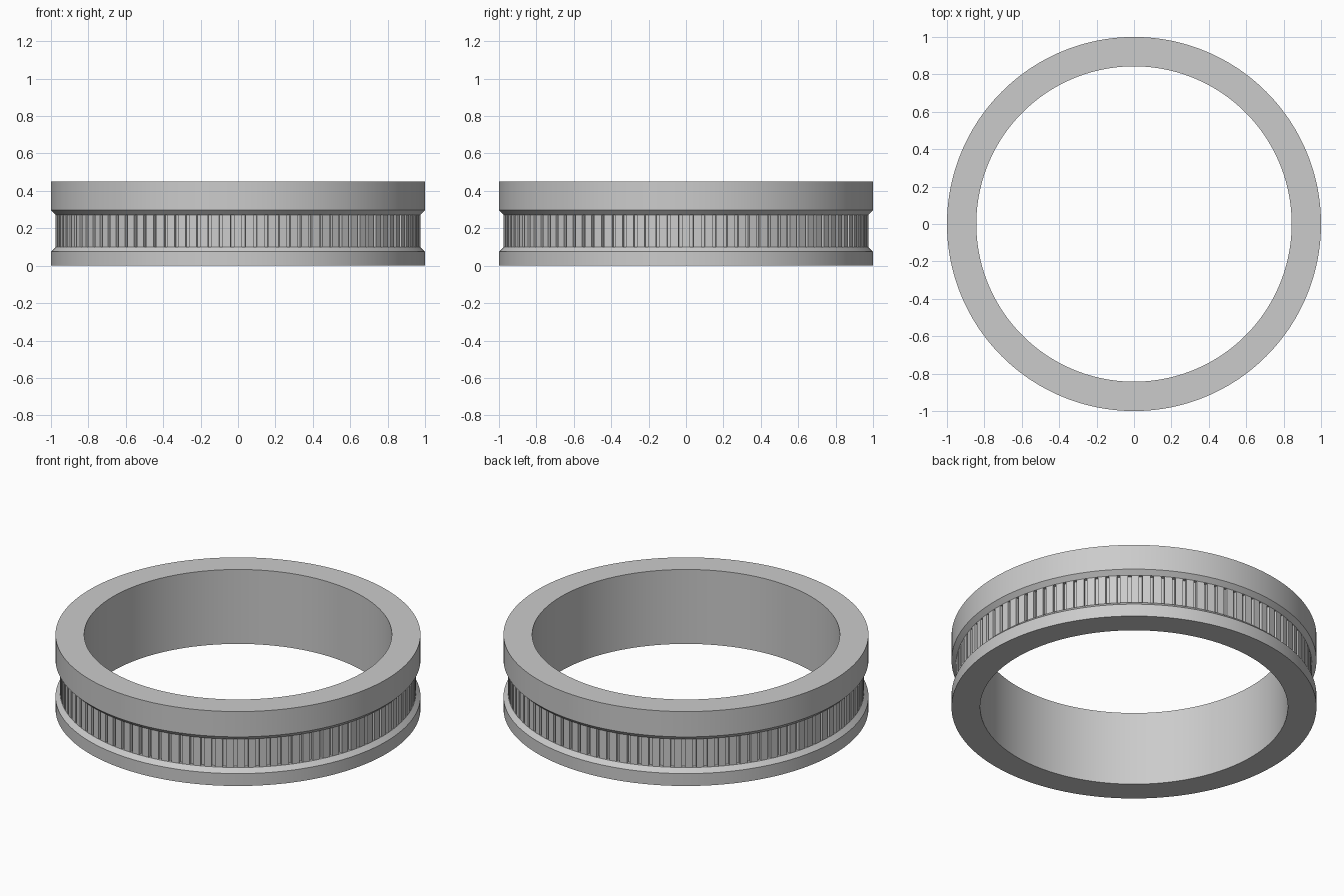
import bpy, bmesh, math
from mathutils import Matrix, Vector

if "Cube" in bpy.data.objects:
    bpy.data.objects.remove(bpy.data.objects["Cube"], do_unlink=True)

# Single grey metal
metal = bpy.data.materials.new("grey metal")
metal.use_nodes = True
grey = (0.6, 0.6, 0.6, 1)
metal.diffuse_color = grey
metal.node_tree.nodes["Principled BSDF"].inputs["Base Color"].default_value = grey

R_IN, R_OUT, R_TOOTH, R_CORE = 0.843, 1.0, 0.975, 0.955
Z_LOW, Z_HIGH, HEIGHT = 0.1, 0.272, 0.45
CHAMFER = R_OUT - R_TOOTH
TEETH = 100


def finish(bm, name, smooth):
    bmesh.ops.recalc_face_normals(bm, faces=bm.faces)
    mesh = bpy.data.meshes.new(name)
    bm.to_mesh(mesh)
    bm.free()
    mesh.materials.append(metal)
    obj = bpy.data.objects.new(name, mesh)
    bpy.context.collection.objects.link(obj)
    if smooth:
        bpy.ops.object.select_all(action='DESELECT')
        obj.select_set(True)
        bpy.context.view_layer.objects.active = obj
        bpy.ops.object.shade_smooth_by_angle(angle=math.radians(25))
    return obj


# Ring body: closed cross-section with a chamfered groove, turned about z
profile = [
    (R_IN, 0), (R_OUT, 0), (R_OUT, Z_LOW - CHAMFER), (R_TOOTH, Z_LOW),
    (R_CORE, Z_LOW), (R_CORE, Z_HIGH), (R_TOOTH, Z_HIGH),
    (R_OUT, Z_HIGH + CHAMFER), (R_OUT, HEIGHT), (R_IN, HEIGHT),
]
bm = bmesh.new()
verts = [bm.verts.new((r, 0, z)) for r, z in profile]
edges = [bm.edges.new((v, verts[i - 1])) for i, v in enumerate(verts)]
bmesh.ops.spin(bm, geom=verts + edges, cent=(0, 0, 0), axis=(0, 0, 1),
               angle=math.tau, steps=200, use_merge=True)
bmesh.ops.remove_doubles(bm, verts=bm.verts, dist=0.0001)
finish(bm, "ring_body", True)

# Upright teeth round the groove
bm = bmesh.new()
pitch = math.tau * R_TOOTH / TEETH
depth = R_TOOTH - R_CORE + 0.01
size = Vector((depth, pitch * 0.7, Z_HIGH - Z_LOW))
centre = Vector((R_TOOTH - depth / 2, 0, (Z_LOW + Z_HIGH) / 2))
for i in range(TEETH):
    turn = Matrix.Rotation(math.tau * i / TEETH, 4, 'Z')
    bmesh.ops.create_cube(bm, size=1, matrix=turn @ Matrix.Translation(centre)
                          @ Matrix.Diagonal(size.to_4d()))
finish(bm, "groove_teeth", False)
